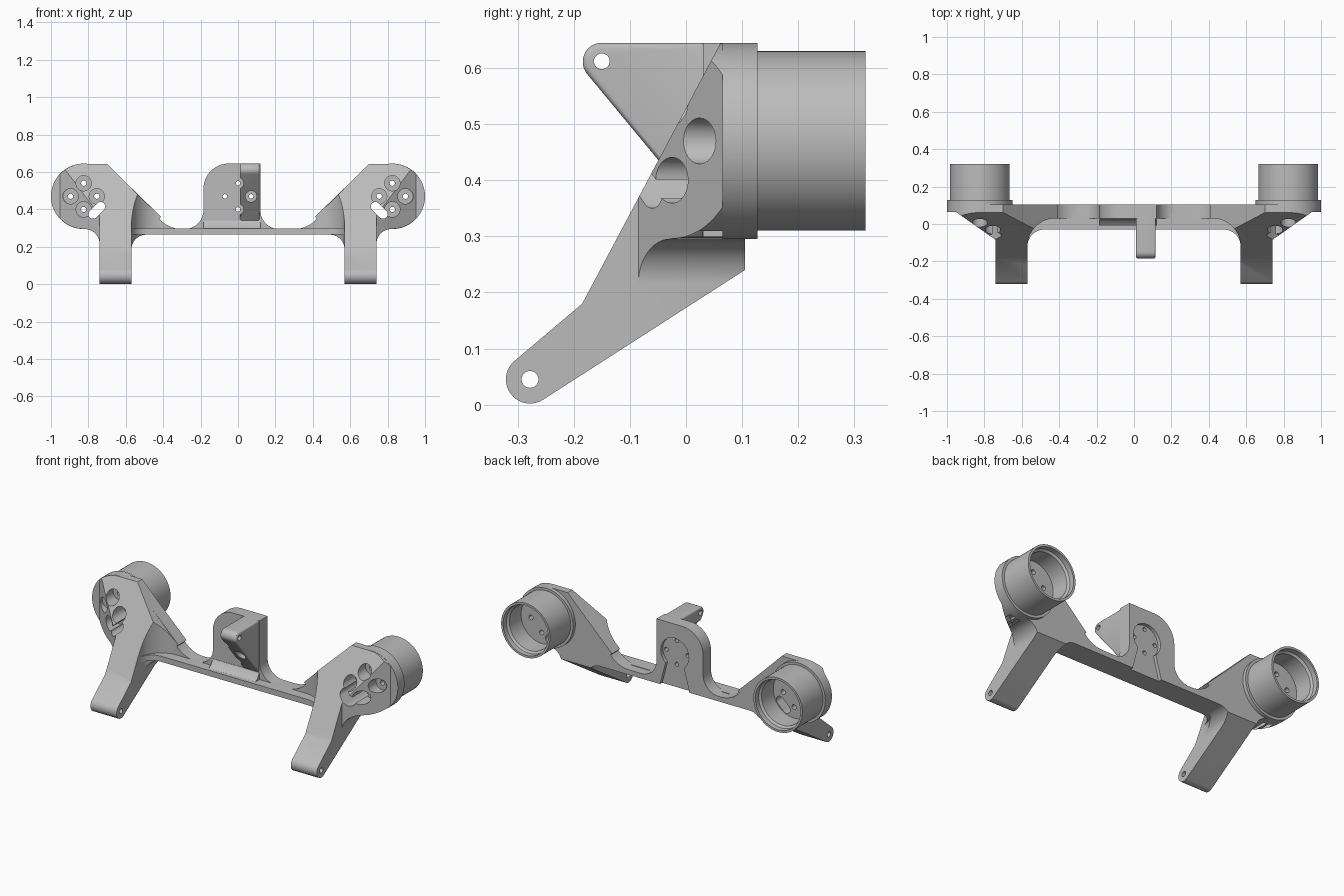
import bpy, bmesh
from math import radians, cos, sin
from mathutils import Matrix, Vector

old = bpy.data.objects.get("Cube")
if old:
    bpy.data.objects.remove(old, do_unlink=True)

GREY = (0.5, 0.5, 0.5, 1)
mat = bpy.data.materials.new("light_grey")
mat.use_nodes = True
mat.diffuse_color = GREY
mat.node_tree.nodes["Principled BSDF"].inputs["Base Color"].default_value = GREY


def arc(cx, cy, r, start, end, n=16):
    step = (end - start) / n
    return [(cx + r * cos(radians(start + step * i)),
             cy + r * sin(radians(start + step * i))) for i in range(n + 1)]


def finish(bm, name):
    bmesh.ops.recalc_face_normals(bm, faces=bm.faces[:])
    mesh = bpy.data.meshes.new(name)
    bm.to_mesh(mesh)
    bm.free()
    mesh.materials.append(mat)
    obj = bpy.data.objects.new(name, mesh)
    bpy.context.collection.objects.link(obj)
    return obj


def prism(name, outline, axis, low, high):
    """Extrude an outline along an axis; outline keeps the other two axes in order."""
    place = {"x": lambda p, t: (t, p[0], p[1]),
             "y": lambda p, t: (p[0], t, p[1]),
             "z": lambda p, t: (p[0], p[1], t)}[axis]
    bm = bmesh.new()
    face = bm.faces.new([bm.verts.new(place(p, low)) for p in outline])
    new = bmesh.ops.extrude_face_region(bm, geom=[face])["geom"]
    shift = Vector(place((0, 0), high - low))
    bmesh.ops.translate(bm, vec=shift, verts=[v for v in new if isinstance(v, bmesh.types.BMVert)])
    return finish(bm, name)


def rod(axis, a, b, r, low, high):
    return prism("cutter", arc(a, b, r, 0, 345, 23), axis, low, high)


def lathe(name, profile, cx, cz):
    """Spin a (radius, y) profile about an axis parallel to y."""
    bm = bmesh.new()
    verts = [bm.verts.new((cx + r, y, cz)) for r, y in profile]
    edges = [bm.edges.new(pair) for pair in zip(verts, verts[1:])]
    bmesh.ops.spin(bm, geom=verts + edges, cent=(cx, 0, cz), axis=(0, 1, 0),
                   angle=radians(360), steps=64)
    bmesh.ops.remove_doubles(bm, verts=bm.verts[:], dist=0.0001)
    return finish(bm, name)


def apply(obj, kind, **settings):
    mod = obj.modifiers.new(kind.title(), kind)
    for key, value in settings.items():
        setattr(mod, key, value)
    bpy.context.view_layer.objects.active = obj
    bpy.ops.object.modifier_apply(modifier=mod.name)


def combine(obj, other, operation):
    apply(obj, "BOOLEAN", operation=operation, solver="EXACT", object=other)
    bpy.data.objects.remove(other, do_unlink=True)


def screw_spots(cx, cz):
    return [(cx + 0.07 * dx, cz + 0.07 * dz) for dx, dz in ((1, 0), (-1, 0), (0, 1), (0, -1))]


# Side head with its leg: front, side and top outlines intersected
HX, HZ = 0.825, 0.47
front = ([(0.57, -0.1), (0.74, -0.1)] + arc(0.82, 0.215, 0.08, 180, 90)
         + arc(HX, HZ, 0.174, -90, 90, 32)
         + [(0.70, 0.644), (0.42, 0.365), (0.42, 0.265)]
         + arc(0.49, 0.185, 0.08, 90, 0))
side = ([(0.105, 0.24), (0.105, 0.7), (0.091, 0.7), (-0.185, 0.18)]
        + arc(-0.278, 0.045, 0.043, 130, 303, 20))
top = ([(0.42, 0.12)] + arc(0.42, -0.12, 0.15, 90, 0)
       + [(0.57, -0.4), (0.74, -0.4), (0.74, -0.085), (0.96, 0.07), (1.02, 0.07), (1.02, 0.12)])
head = prism("side_heads", front, "y", -0.5, 0.2)
combine(head, prism("cutter", side, "x", 0.3, 1.1), "INTERSECT")
combine(head, prism("cutter", top, "z", -0.2, 0.8), "INTERSECT")

# Open cup with a flange on the back of the head
cup = lathe("cup", [(0, 0.065), (0.175, 0.065), (0.175, 0.127), (0.16, 0.127), (0.16, 0.32),
                    (0.147, 0.32), (0.147, 0.29), (0.135, 0.28), (0.135, 0.17), (0, 0.17)], HX, HZ)
combine(head, cup, "UNION")

# Screw pockets, screw holes, cable slot and foot hole
for x, z in screw_spots(HX, HZ):
    combine(head, rod("y", x, z, 0.041, -0.5, 0.07), "DIFFERENCE")
    combine(head, rod("y", x, z, 0.014, 0.0, 0.25), "DIFFERENCE")
slot = arc(0.775, 0.375, 0.025, -135, 45) + arc(0.735, 0.415, 0.025, 45, 225)
combine(head, prism("cutter", slot, "y", -0.5, 0.25), "DIFFERENCE")
combine(head, rod("x", -0.278, 0.045, 0.015, 0.3, 1.0), "DIFFERENCE")
apply(head, "MIRROR", use_mirror_merge=False)

# Upright web: scalloped rail with the centre plate
web_outline = ([(-0.6, 0.265), (0.6, 0.265), (0.6, 0.544), (0.41, 0.36)]
               + arc(0.30, 0.455, 0.16, -40, -90, 8)
               + arc(0.22, 0.395, 0.1, -90, -180)
               + [(0.12, 0.645)] + arc(-0.05, 0.51, 0.135, 90, 180)
               + arc(-0.285, 0.395, 0.1, 0, -90)
               + arc(-0.30, 0.455, 0.16, -90, -140, 8) + [(-0.41, 0.36), (-0.6, 0.544)])
web = prism("centre_plate_and_rail", web_outline, "y", 0.03, 0.105)

# Ear reaching forward from the plate
ear_outline = ([(0.08, 0.645)] + arc(-0.15, 0.611, 0.034, 90, 220)
               + [(0.03, 0.34), (0.08, 0.34)])
ear = prism("ear", ear_outline, "x", 0.01, 0.116)
apply(ear, "BEVEL", width=0.01, segments=3, limit_method="ANGLE", angle_limit=radians(60))
combine(web, ear, "UNION")
combine(web, rod("x", -0.15, 0.612, 0.014, -0.2, 0.2), "DIFFERENCE")

# Keyhole recess in the back of the plate
combine(web, rod("y", 0, HZ, 0.092, 0.085, 0.2), "DIFFERENCE")
flare = [(-0.1, 0.25), (0.1, 0.25), (0.055, 0.42), (-0.055, 0.42)]
combine(web, prism("cutter", flare, "y", 0.085, 0.2), "DIFFERENCE")
for x, z in screw_spots(0, HZ):
    combine(web, rod("y", x, z, 0.03, -0.5, 0.028), "DIFFERENCE")
    combine(web, rod("y", x, z, 0.012, 0.0, 0.2), "DIFFERENCE")

# Front ledge of the rail, curving out into the legs
half = [(0.6, 0.05), (0.6, -0.12)] + arc(0.48, -0.12, 0.09, 0, 90)
ledge = prism("front_ledge", half + [(-x, y) for x, y in reversed(half)], "z", 0.265, 0.298)

# Sloped foot between ledge and plate
foot = prism("plate_foot", [(-0.015, 0.295), (0.04, 0.295), (0.04, 0.34), (0.028, 0.34), (0.01, 0.31)],
             "x", -0.185, 0.12)

# Smooth the round surfaces, keep hard edges
bpy.ops.object.select_all(action="DESELECT")
for obj in (head, web, ledge, foot):
    obj.select_set(True)
bpy.context.view_layer.objects.active = head
bpy.ops.object.shade_smooth_by_angle(angle=radians(30))
